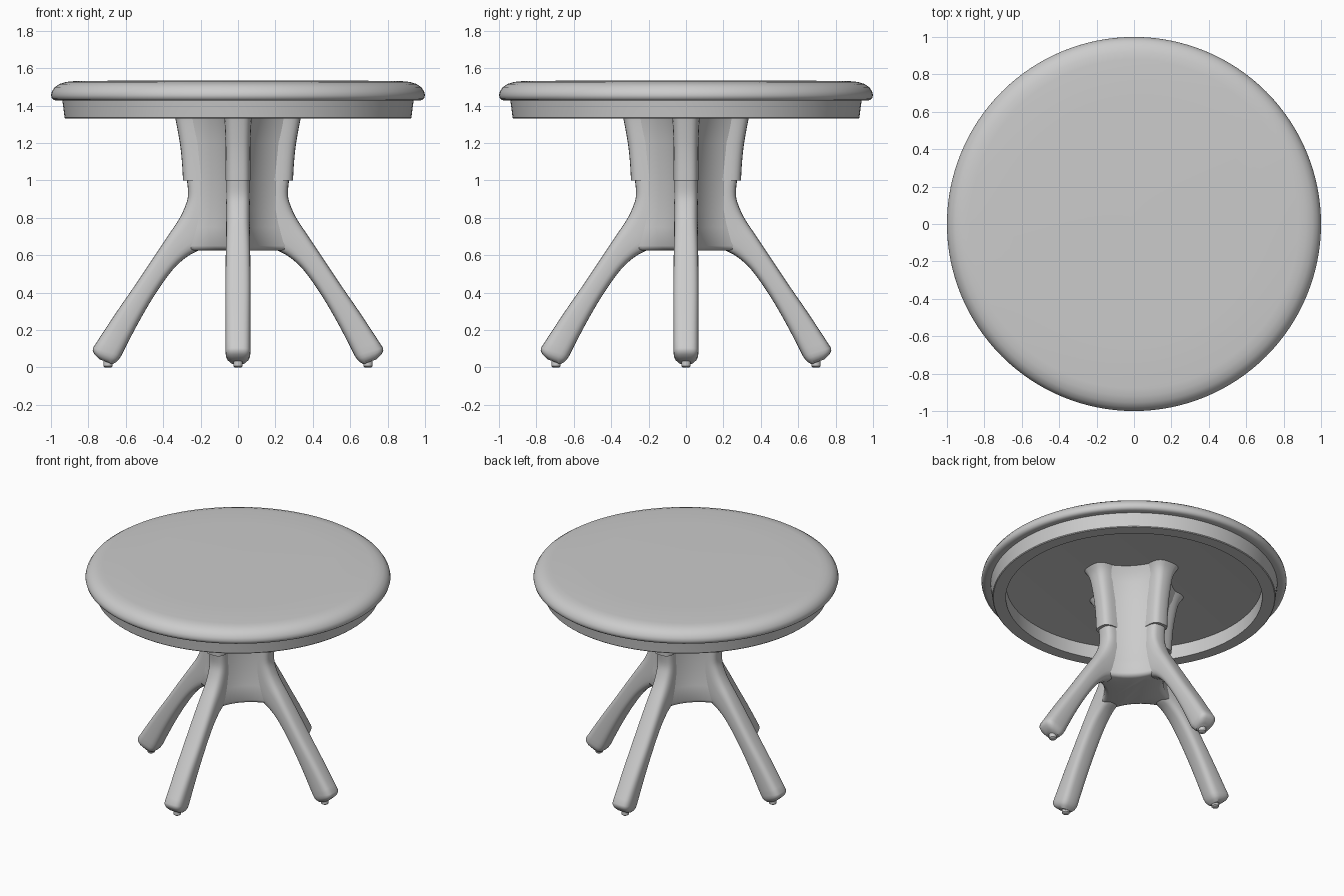
import bpy, bmesh, math

cube = bpy.data.objects.get("Cube")
if cube:
    bpy.data.objects.remove(cube)

grey = bpy.data.materials.new("soft grey")
grey.use_nodes = True
COLOUR = (0.6, 0.6, 0.6, 1)
grey.diffuse_color = COLOUR
grey.node_tree.nodes["Principled BSDF"].inputs["Base Color"].default_value = COLOUR


def finish(name, bm, angle=35):
    """Turn a bmesh into a smooth shaded object."""
    bmesh.ops.remove_doubles(bm, verts=bm.verts, dist=1e-5)
    bmesh.ops.recalc_face_normals(bm, faces=bm.faces)
    mesh = bpy.data.meshes.new(name)
    bm.to_mesh(mesh)
    bm.free()
    mesh.materials.append(grey)
    obj = bpy.data.objects.new(name, mesh)
    bpy.context.collection.objects.link(obj)
    bpy.ops.object.select_all(action='DESELECT')
    obj.select_set(True)
    bpy.context.view_layer.objects.active = obj
    bpy.ops.object.shade_smooth_by_angle(angle=math.radians(angle))
    return obj


def loft(name, rings, angle=35):
    """Skin closed rings of points and cap both ends."""
    bm = bmesh.new()
    rows = [[bm.verts.new(p) for p in ring] for ring in rings]
    n = len(rows[0])
    for a, b in zip(rows, rows[1:]):
        for i in range(n):
            j = (i + 1) % n
            bm.faces.new((a[i], a[j], b[j], b[i]))
    bm.faces.new(rows[0])
    bm.faces.new(rows[-1])
    return finish(name, bm, angle)


def lathe(name, profile, steps=128):
    """Spin a (radius, height) profile about the z axis."""
    rings = [[(r * math.cos(2 * math.pi * i / steps), r * math.sin(2 * math.pi * i / steps), z)
              for i in range(steps)] for r, z in profile]
    return loft(name, rings)


def section(outer, inner, half, n=28, power=0.62):
    """Rounded box ring spanning two points in the xz plane."""
    ring = []
    for i in range(n):
        a = 2 * math.pi * i / n
        u = math.copysign(abs(math.cos(a)) ** power, math.cos(a))
        v = math.copysign(abs(math.sin(a)) ** power, math.sin(a))
        t = (1 - u) / 2
        ring.append((outer[0] + (inner[0] - outer[0]) * t, half * v,
                     outer[1] + (inner[1] - outer[1]) * t))
    return ring


def smooth_stations(pts, sub=4):
    """Catmull-Rom interpolation of station tuples."""
    out = []
    for i in range(len(pts) - 1):
        p0, p1, p2, p3 = pts[max(i - 1, 0)], pts[i], pts[i + 1], pts[min(i + 2, len(pts) - 1)]
        for s in range(sub):
            t = s / sub
            out.append([b + 0.5 * t * (c - a + t * (2 * a - 5 * b + 4 * c - d + t * (3 * (b - c) + d - a)))
                        for a, b, c, d in zip(p0, p1, p2, p3)])
    return out + [pts[-1]]


# Round top with a rolled edge
lathe("table_top", [(0.02, 1.535), (0.65, 1.533), (0.88, 1.53), (0.92, 1.526), (0.955, 1.515),
                    (0.98, 1.498), (0.995, 1.475), (1.0, 1.455), (0.995, 1.438), (0.985, 1.43),
                    (0.97, 1.426), (0.94, 1.43), (0.02, 1.43)])

# Hollow apron ring beneath the top
apron = lathe("apron", [(0.94, 1.432), (0.934, 1.39), (0.927, 1.335), (0.922, 1.33), (0.84, 1.33), (0.84, 1.432)])

# Pedestal core: four hollowed sides between the legs
def star(z, c, k, w, n=10):
    ring = []
    for q in range(4):
        ca, sa = round(math.cos(q * math.pi / 2)), round(math.sin(q * math.pi / 2))
        for i in range(n + 1):
            t = i / n
            x = (1 - t) ** 2 * c + 2 * t * (1 - t) * k + t * t * w
            y = (1 - t) ** 2 * w + 2 * t * (1 - t) * k + t * t * c
            ring.append((x * ca - y * sa, x * sa + y * ca, z))
    return ring

core = [(0.625, 0.24, 0.09, 0.045), (0.632, 0.26, 0.105, 0.053), (0.65, 0.265, 0.115, 0.056),
        (0.75, 0.24, 0.11, 0.056), (0.85, 0.215, 0.11, 0.056), (1.0, 0.215, 0.11, 0.056),
        (1.2, 0.235, 0.115, 0.058), (1.33, 0.265, 0.12, 0.064), (1.39, 0.29, 0.13, 0.075),
        (1.432, 0.31, 0.15, 0.085)]
loft("pedestal_core", [star(*s) for s in core], 50)

# Leg stations: outer x, outer z, inner x, inner z, half width
lower = [(0.274, 1.01, 0.10, 1.01, 0.062), (0.267, 0.92, 0.10, 0.88, 0.064),
         (0.287, 0.85, 0.13, 0.72, 0.065), (0.32, 0.785, 0.19, 0.64, 0.065),
         (0.37, 0.71, 0.275, 0.59, 0.065), (0.45, 0.59, 0.355, 0.515, 0.066),
         (0.55, 0.44, 0.45, 0.38, 0.067), (0.65, 0.295, 0.54, 0.225, 0.067),
         (0.775, 0.105, 0.625, 0.06, 0.067)]
foot = [(0.777, 0.09, 0.637, 0.042, 0.065), (0.768, 0.07, 0.65, 0.029, 0.058),
        (0.74, 0.043, 0.67, 0.017, 0.04)]
upper = [(0.294, 1.0, 0.10, 1.0, 0.067), (0.30, 1.1, 0.10, 1.1, 0.067),
         (0.311, 1.2, 0.10, 1.2, 0.068), (0.335, 1.33, 0.10, 1.33, 0.074),
         (0.352, 1.39, 0.10, 1.39, 0.086), (0.378, 1.432, 0.10, 1.432, 0.105)]


def rings_of(stations):
    return [section(s[:2], s[2:4], s[4]) for s in stations]


pad = [[(0.695 + r * math.cos(i * math.pi / 8), r * math.sin(i * math.pi / 8), z) for i in range(16)]
       for r, z in [(0.018, 0.0), (0.025, 0.006), (0.025, 0.035)]]

# Four legs, each with an upper bracket and a foot pad
for side, turn in (("left", 0), ("back", 90), ("right", 180), ("front", 270)):
    for part, rings in (("leg", rings_of(smooth_stations(lower) + foot)),
                        ("leg_bracket", rings_of(smooth_stations(upper))),
                        ("foot_pad", pad)):
        obj = loft(f"{side}_{part}", rings, 45)
        obj.rotation_euler.z = math.radians(turn)
